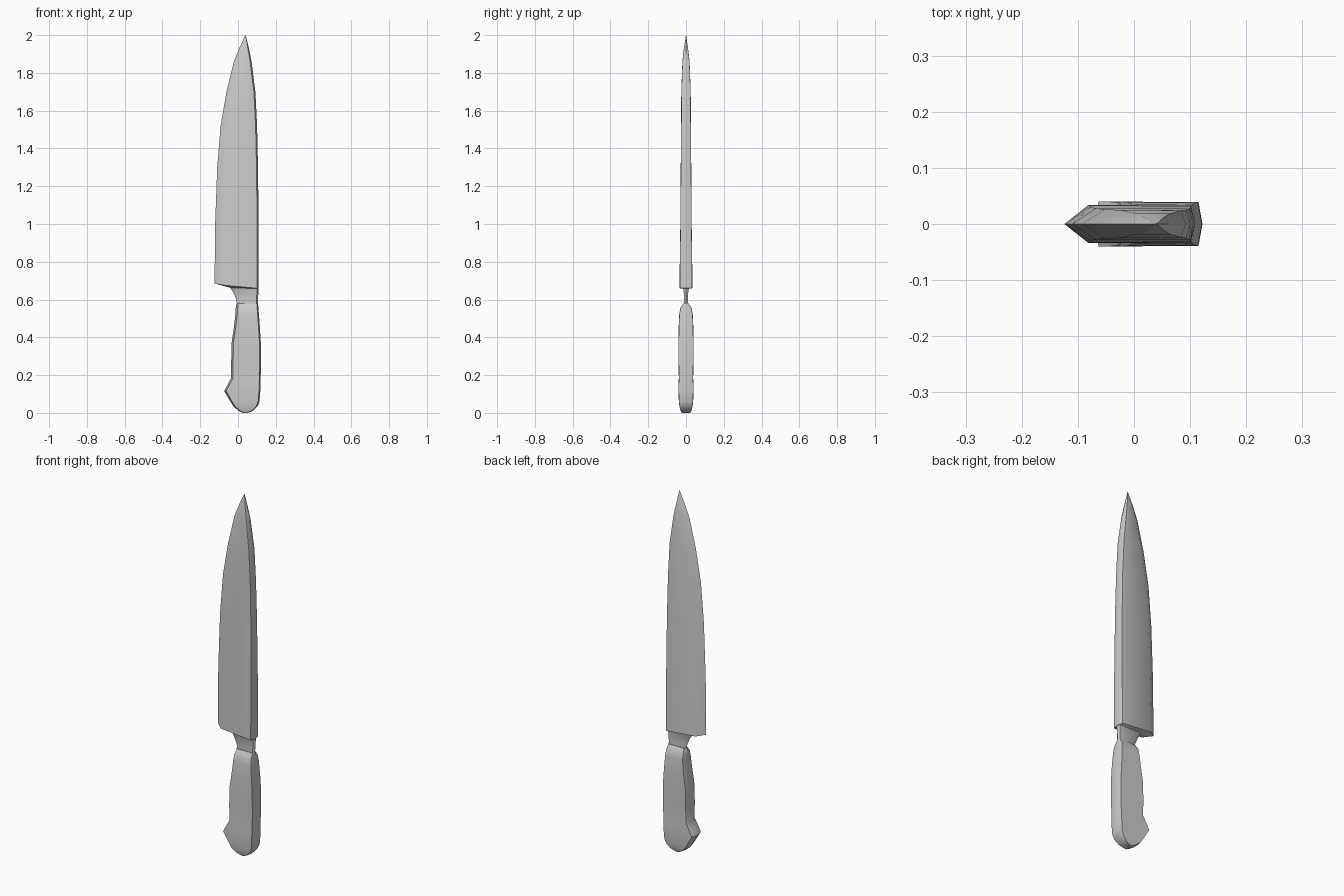
import bpy, bmesh, math

def loft(name, sections):
    """Each section: z, left x, right x, half thickness, front bevel, back bevel, rise at the left edge."""
    bm = bmesh.new()
    rings = []
    for z, xl, xr, t, front, back, rise in sections:
        w = xr - xl
        outline = [(xl, 0), (xl + front, -t), (xr - back, -t * 0.97),
                   (xr, 0), (xr - back, t * 0.97), (xl + front, t)]
        rings.append([bm.verts.new((x, y, z + rise * ((xr - x) / w) ** 2))
                      for x, y in outline])
    for a, b in zip(rings, rings[1:]):
        for i in range(6):
            j = (i + 1) % 6
            bm.faces.new((a[i], a[j], b[j], b[i]))
    bm.faces.new(rings[0][::-1])
    bm.faces.new(rings[-1])
    bmesh.ops.recalc_face_normals(bm, faces=bm.faces)
    mesh = bpy.data.meshes.new(name)
    bm.to_mesh(mesh)
    bm.free()
    ob = bpy.data.objects.new(name, mesh)
    bpy.context.collection.objects.link(ob)
    bpy.ops.object.select_all(action='DESELECT')
    ob.select_set(True)
    bpy.context.view_layer.objects.active = ob
    bpy.ops.object.shade_smooth_by_angle(angle=math.radians(45))
    return ob

# Blade, from the neck up over the heel to the tip
loft("blade", [
    (0.56, -0.005, 0.105, 0.011, 0.015, 0.008, 0),
    (0.60, -0.008, 0.106, 0.011, 0.015, 0.008, 0),
    (0.64, -0.026, 0.108, 0.012, 0.020, 0.008, 0),
    (0.658, -0.042, 0.109, 0.016, 0.025, 0.008, 0.005),
    (0.660, -0.124, 0.109, 0.034, 0.043, 0.008, 0.025),
    (0.80, -0.123, 0.109, 0.033, 0.043, 0.008, 0),
    (1.00, -0.121, 0.109, 0.030, 0.043, 0.008, 0),
    (1.30, -0.110, 0.106, 0.028, 0.042, 0.008, 0),
    (1.52, -0.092, 0.101, 0.026, 0.040, 0.008, 0),
    (1.70, -0.061, 0.092, 0.025, 0.036, 0.008, 0),
    (1.86, -0.022, 0.072, 0.019, 0.026, 0.008, 0),
    (1.93, 0.006, 0.058, 0.011, 0.015, 0.006, 0),
    (2.00, 0.0395, 0.0405, 0.0005, 0.0003, 0.0002, 0),
])

# Handle with flared pommel
loft("handle", [
    (0.000, 0.025, 0.055, 0.022, 0.006, 0.005, 0),
    (0.012, 0.002, 0.080, 0.029, 0.008, 0.006, 0),
    (0.035, -0.025, 0.104, 0.035, 0.009, 0.007, 0),
    (0.060, -0.040, 0.114, 0.038, 0.009, 0.007, 0),
    (0.115, -0.073, 0.118, 0.040, 0.010, 0.007, 0),
    (0.150, -0.055, 0.119, 0.040, 0.010, 0.007, 0),
    (0.185, -0.036, 0.120, 0.038, 0.010, 0.007, 0),
    (0.270, -0.036, 0.122, 0.040, 0.010, 0.007, 0),
    (0.370, -0.034, 0.121, 0.040, 0.010, 0.007, 0),
    (0.450, -0.022, 0.116, 0.039, 0.010, 0.007, 0),
    (0.520, -0.014, 0.111, 0.036, 0.010, 0.007, 0),
    (0.555, -0.012, 0.108, 0.030, 0.010, 0.007, 0),
    (0.580, -0.008, 0.106, 0.014, 0.010, 0.007, 0),
])
